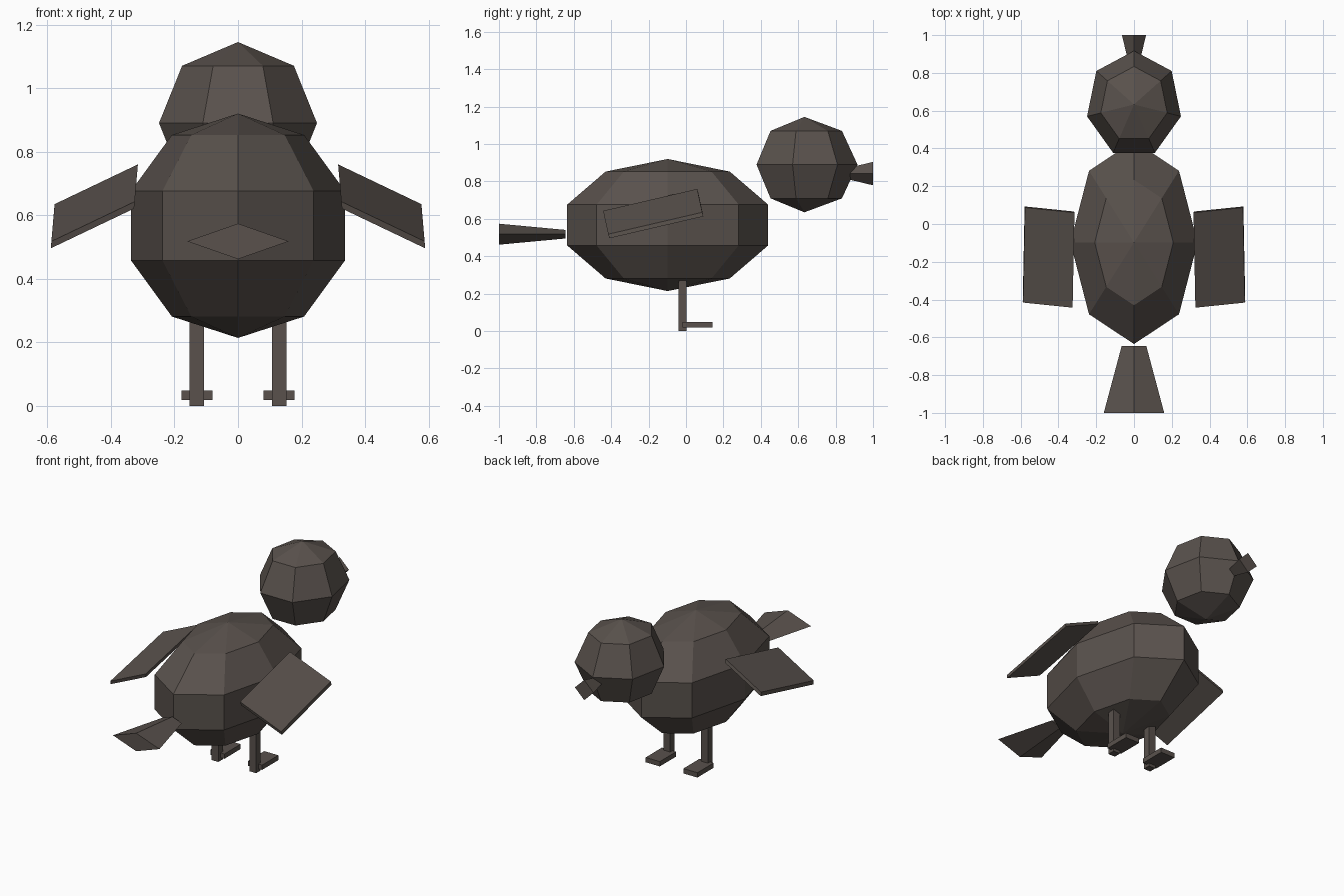
import bpy, bmesh
from math import sin, cos, pi
from mathutils import Vector

if "Cube" in bpy.data.objects:
    bpy.data.objects.remove(bpy.data.objects["Cube"])

brown = bpy.data.materials.new("dark_brown")
brown.diffuse_color = (0.10, 0.083, 0.073, 1)
brown.use_nodes = True
brown.node_tree.nodes["Principled BSDF"].inputs["Base Color"].default_value = brown.diffuse_color


def finish(name, bm, mirror=False):
    """Turn a bmesh into a flat-shaded object, optionally mirrored left/right."""
    bmesh.ops.recalc_face_normals(bm, faces=bm.faces[:])
    me = bpy.data.meshes.new(name)
    bm.to_mesh(me)
    bm.free()
    me.materials.append(brown)
    ob = bpy.data.objects.new(name, me)
    bpy.context.collection.objects.link(ob)
    if mirror:
        ob.modifiers.new("Mirror", 'MIRROR').use_mirror_merge = False
    return ob


def ball(name, center, radii, segments, rings):
    """Low-poly ellipsoid with one column of vertices facing forward (+y)."""
    bm = bmesh.new()
    c, r = Vector(center), Vector(radii)
    place = lambda x, y, z: bm.verts.new(c + r * Vector((x, y, z)))
    top, bottom = place(0, 0, 1), place(0, 0, -1)
    rows = []
    for i in range(1, rings):
        t = pi * i / rings
        rows.append([place(sin(t) * sin(2 * pi * s / segments),
                           sin(t) * cos(2 * pi * s / segments), cos(t))
                     for s in range(segments)])
    for s in range(segments):
        n = (s + 1) % segments
        bm.faces.new((top, rows[0][s], rows[0][n]))
        bm.faces.new((bottom, rows[-1][n], rows[-1][s]))
        for a, b in zip(rows, rows[1:]):
            bm.faces.new((a[s], b[s], b[n], a[n]))
    return finish(name, bm)


def diamond_taper(name, z, near, far):
    """Four-sided taper along y; each end is (y, half width, half height)."""
    bm = bmesh.new()
    ends = [[bm.verts.new((w * dx, y, z + h * dz))
             for dx, dz in ((1, 0), (0, 1), (-1, 0), (0, -1))]
            for y, w, h in (near, far)]
    for i in range(4):
        j = (i + 1) % 4
        bm.faces.new((ends[0][i], ends[0][j], ends[1][j], ends[1][i]))
    for e in ends:
        bm.faces.new(e)
    return finish(name, bm)


def slab(name, corner, u, v, w):
    """Mirrored box spanned by three edge vectors from one corner."""
    bm = bmesh.new()
    bmesh.ops.create_cube(bm, size=1)
    for vert in bm.verts:
        a, b, c = vert.co + Vector((0.5, 0.5, 0.5))
        vert.co = Vector(corner) + a * Vector(u) + b * Vector(v) + c * Vector(w)
    return finish(name, bm, mirror=True)


# Body and head
ball("body", (0, -0.098, 0.567), (0.354, 0.565, 0.353), 8, 5)
ball("head", (0, 0.633, 0.89), (0.255, 0.284, 0.255), 7, 4)

# Beak and tail flare outwards from the bird
diamond_taper("beak", 0.842, (0.844, 0.026, 0.025), (1.0, 0.064, 0.0625))
diamond_taper("tail", 0.518, (-0.645, 0.065, 0.023), (-1.0, 0.16, 0.056))

# Wings slope down to the side and to the back
slab("wings", (0.315, 0.06, 0.76),
     (0.262, 0.027, -0.125), (0.01, -0.503, -0.117), (0.002, 0.006, -0.022))

# Legs and feet
slab("legs", (0.107, -0.041, 0), (0.046, 0, 0), (0, 0.045, 0), (0, 0, 0.3))
slab("feet", (0.081, -0.018, 0.018), (0.097, 0, 0), (0, 0.16, 0), (0, 0, 0.03))
